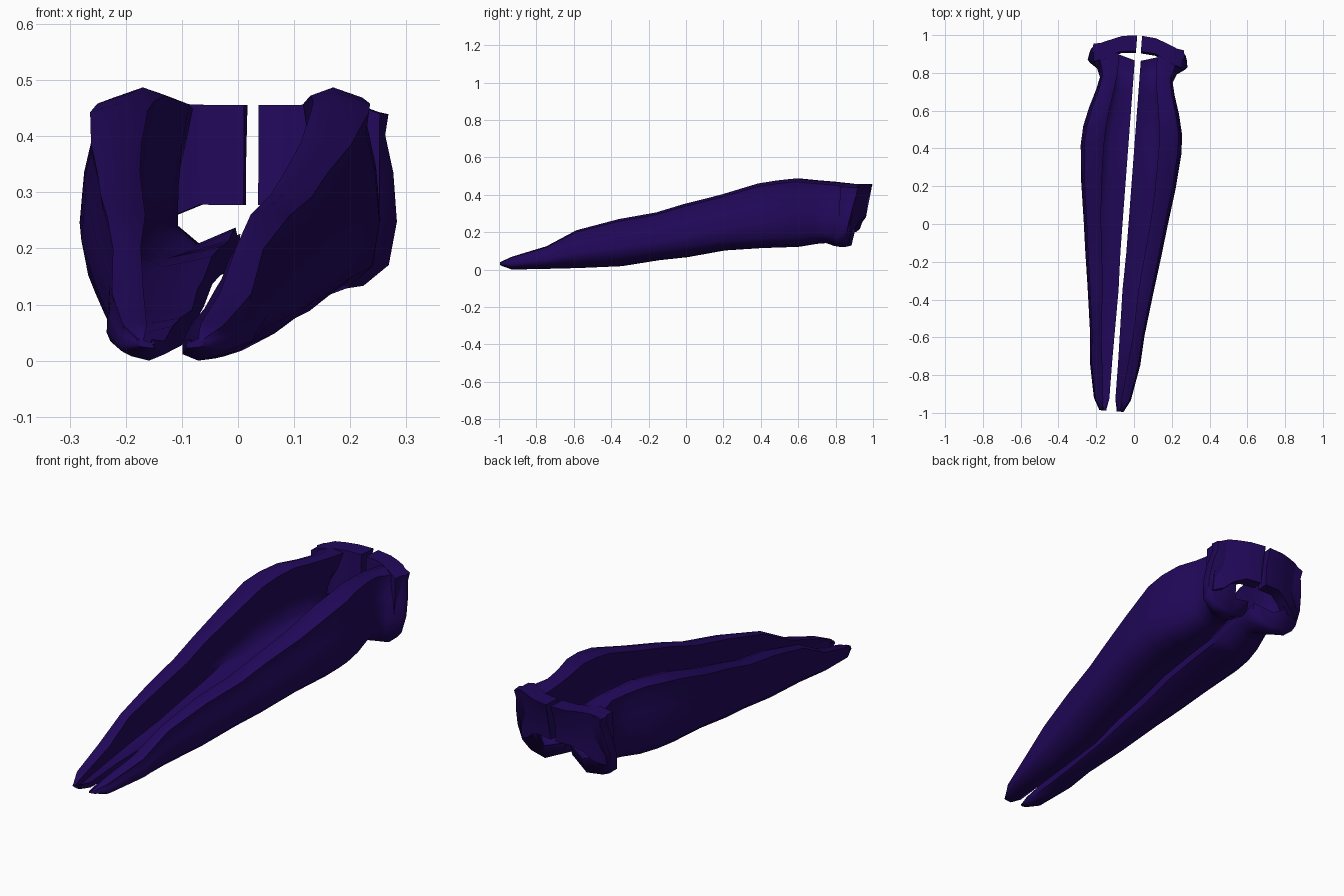
import bpy, bmesh, math

if "Cube" in bpy.data.objects:
    bpy.data.objects.remove(bpy.data.objects["Cube"])

# one dark purple colour for everything
mat = bpy.data.materials.new("dark purple")
mat.diffuse_color = (0.0155, 0.0025, 0.105, 1)
mat.use_nodes = True
mat.node_tree.nodes["Principled BSDF"].inputs["Base Color"].default_value = mat.diffuse_color

TILT = 0.075      # the symmetric pair is turned slightly about z
SHIFT = -0.045

# stations along the length: y, outer width, top z, bottom z, inner rim x
STATIONS = [
    (-0.993, .064, .040, .022, .048),
    (-0.93, .098, .068, .000, .048),
    (-0.74, .134, .125, .004, .068),
    (-0.58, .145, .210, .008, .085),
    (-0.35, .175, .270, .018, .094),
    (-0.15, .203, .305, .050, .114),
    (0.00, .222, .350, .066, .130),
    (0.20, .250, .400, .102, .142),
    (0.40, .268, .460, .115, .146),
    (0.50, .262, .476, .118, .142),
    (0.60, .239, .487, .122, .130),
    (0.70, .208, .477, .138, .114),
    (0.76, .193, .470, .142, .102),
    (0.81, .215, .462, .126, .100),
    (0.845, .265, .456, .120, .105),
    (0.883, .258, .454, .128, .115),
]


def place(x, y, z, side):
    """Mirror to one side, then turn and shift into the world."""
    x *= side
    c, s = math.cos(TILT), math.sin(TILT)
    return (x * c + y * s + SHIFT, -x * s + y * c, max(z, 0))


def trough_section(y, w, t, b, r):
    """Closed C-shaped section: outer wall, rim, inner wall, floor lip."""
    h = t - b
    th = min(.05, .35 * h)
    k = (y + 1) / 1.9
    seam_z = b + .01 + .038 * k
    seam = .035 if y < -.98 else .016 - .007 * math.exp(-((y + .42) / .15) ** 2)
    round_ = max(0, 1 - max(0, y + .3) / .6)   # rounder belly towards the tip
    pts = [
        (seam, seam_z), (.45 * w, b), (.78 * w, b + (.04 + .08 * round_) * h),
        (.95 * w, b + (.15 + .1 * round_) * h), (w, b + .38 * h),
        (.97 * w, b + .64 * h), (.91 * w, b + .84 * h), (.93 * w, b + .95 * h),
        ((.88 * w + r) / 2, t), (r, t - .04 * h),
        (r + .12 * (w - r), b + .75 * h), (max(r, .62 * w), b + .5 * h),
        (.62 * w, b + .3 * h), (.42 * w, b + th + .05 * h),
        (seam, seam_z + th),
    ]
    # the collar end leans back towards its top and is cut back at the seam
    lean = max(0, min(1, (y - .7) / .15))
    return [(x, y + lean * (.24 * (z - .13) - .02 * (x / w) ** 2
                            - .045 * max(0, 1 - x / .11)), z)
            for x, z in pts]


def bar_section(x, y0, y1, zb, zt):
    """Leaning block section of the bridge at the back."""
    zm = (zb + zt) / 2
    return [(x, y0 - .005, zb), (x, y1 - .035, zb), (x, y1 - .03, zm),
            (x, y1, zt), (x, y0 + .005, zt), (x, y0, zm)]


def loft(name, sections, side):
    bm = bmesh.new()
    rings = [[bm.verts.new(place(*p, side)) for p in s] for s in sections]
    n = len(rings[0])
    for a, b in zip(rings, rings[1:]):
        for i in range(n):
            j = (i + 1) % n
            bm.faces.new((a[i], a[j], b[j], b[i]))
    caps = [bm.faces.new(rings[0]), bm.faces.new(rings[-1])]
    bmesh.ops.triangulate(bm, faces=caps)
    bmesh.ops.recalc_face_normals(bm, faces=bm.faces)
    me = bpy.data.meshes.new(name)
    bm.to_mesh(me)
    bm.free()
    me.materials.append(mat)
    ob = bpy.data.objects.new(name, me)
    bpy.context.collection.objects.link(ob)
    bpy.ops.object.select_all(action='DESELECT')
    ob.select_set(True)
    bpy.context.view_layer.objects.active = ob
    bpy.ops.object.shade_smooth_by_angle(angle=math.radians(65))
    return ob


for side, label in ((-1, "left"), (1, "right")):
    # long trough-shaped half shell with flared collar end
    loft(label + "_half_shell", [trough_section(*s) for s in STATIONS], side)
    # upper bridge bar closing the collar at the back, running into the wall
    loft(label + "_collar_bar", [
        bar_section(.013, .912, 1.0, .277, .456),
        bar_section(.09, .905, .992, .278, .456),
        bar_section(.145, .880, .970, .255, .458),
        bar_section(.19, .855, .952, .215, .456),
        bar_section(.235, .840, .928, .20, .440)], side)
